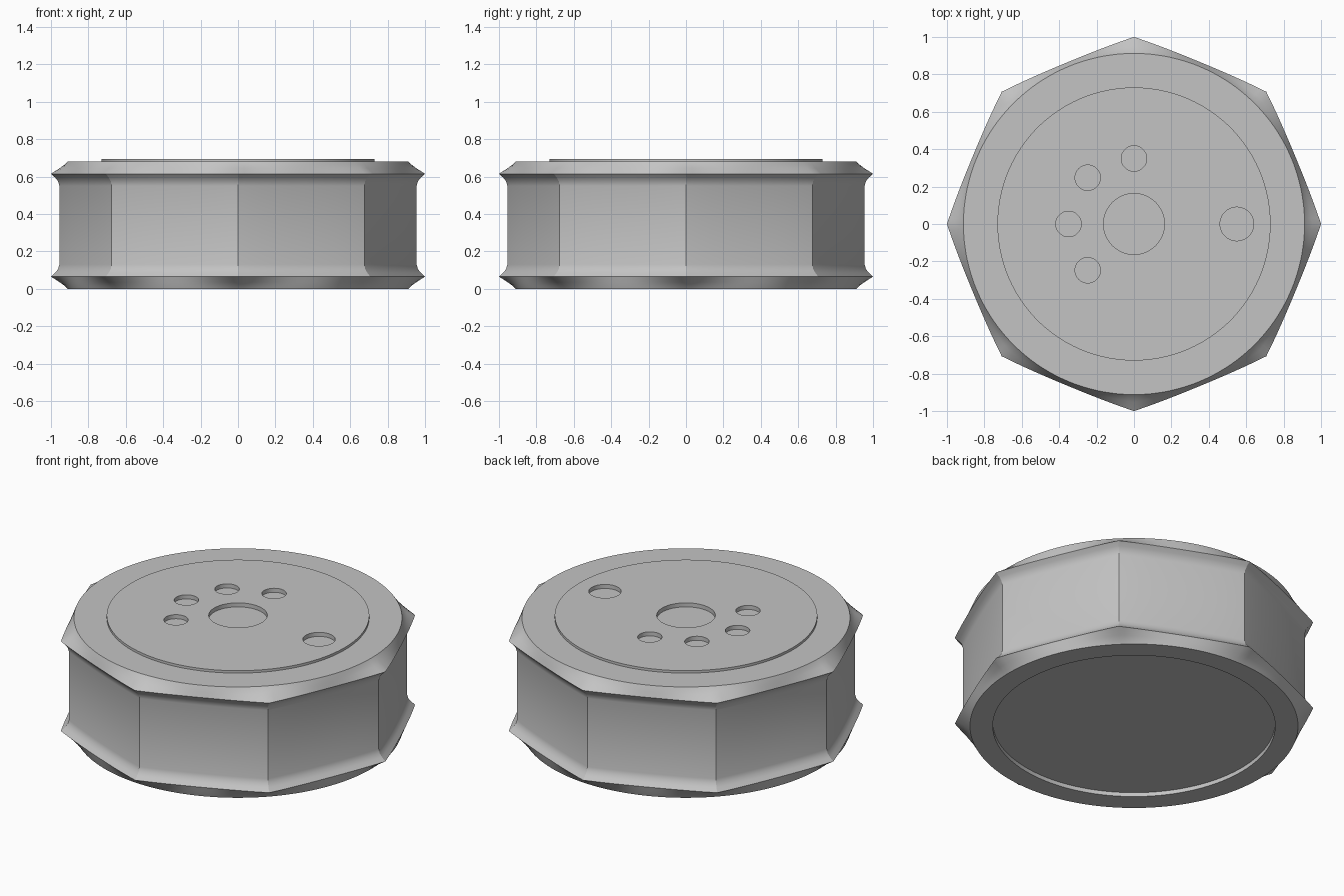
import bpy, bmesh, math
from mathutils import Matrix

default = bpy.data.objects.get("Cube")
if default:
    bpy.data.objects.remove(default, do_unlink=True)

SIDES = 8
STEPS = 24               # segments per scalloped side
COUNT = SIDES * STEPS
TOP = 0.68

grey = bpy.data.materials.new("plain grey")
grey.use_nodes = True
colour = (0.55, 0.55, 0.55, 1)
grey.diffuse_color = colour
grey.node_tree.nodes["Principled BSDF"].inputs["Base Color"].default_value = colour


def ring(bm, z, tip, mid):
    """Eight-pointed ring: radius tip at the points, mid between them."""
    verts = []
    for i in range(COUNT):
        angle = math.tau * i / COUNT
        t = abs((i + STEPS / 2) % STEPS - STEPS / 2) / (STEPS / 2)
        r = mid + (tip - mid) * (1 - t) ** 2
        verts.append(bm.verts.new((r * math.cos(angle), r * math.sin(angle), z)))
    return verts


# Flared rim profile, mirrored for the top: height, point radius, mid-side radius
rim = [(0.0, 0.912, 0.912), (0.015, 0.926, 0.918), (0.035, 0.953, 0.925),
       (0.065, 1.0, 0.935), (0.085, 0.978, 0.916), (0.105, 0.962, 0.902),
       (0.13, 0.955, 0.895)]
recess = [(0.025, 0.785, 0.785), (0.0, 0.785, 0.785)]
raised = [(TOP, 0.73, 0.73), (0.695, 0.73, 0.73)]
profile = recess + rim + [(TOP - z, a, b) for z, a, b in reversed(rim)] + raised

# Scalloped body with recessed base and raised top disc
bm = bmesh.new()
rings = [ring(bm, *row) for row in profile]
for low, high in zip(rings, rings[1:]):
    for i in range(COUNT):
        j = (i + 1) % COUNT
        bm.faces.new((low[i], low[j], high[j], high[i]))
bm.faces.new(list(reversed(rings[0])))
bm.faces.new(rings[-1])
bmesh.ops.recalc_face_normals(bm, faces=bm.faces[:])
mesh = bpy.data.meshes.new("scalloped_body")
bm.to_mesh(mesh)
bm.free()
mesh.materials.append(grey)
body = bpy.data.objects.new("scalloped_body", mesh)
bpy.context.collection.objects.link(body)

# Shallow round pockets: centre, large side pocket, four small ones on an arc
pockets = [(0, 0, 0.163), (0.55, 0, 0.09)]
for degrees in (90, 135, 180, 225):
    a = math.radians(degrees)
    pockets.append((0.35 * math.cos(a), 0.35 * math.sin(a), 0.068))
bm = bmesh.new()
for x, y, r in pockets:
    bmesh.ops.create_cone(bm, cap_ends=True, segments=48, radius1=r, radius2=r,
                          depth=0.1, matrix=Matrix.Translation((x, y, 0.72)))
cut_mesh = bpy.data.meshes.new("pocket_cutter")
bm.to_mesh(cut_mesh)
bm.free()
cut_mesh.materials.append(grey)
cutter = bpy.data.objects.new("pocket_cutter", cut_mesh)
bpy.context.collection.objects.link(cutter)
cutter.hide_render = True

# Cut the pockets, then shade smooth with sharp creases
bpy.ops.object.select_all(action='DESELECT')
body.select_set(True)
bpy.context.view_layer.objects.active = body
mod = body.modifiers.new("pockets", 'BOOLEAN')
mod.operation = 'DIFFERENCE'
mod.solver = 'EXACT'
mod.object = cutter
bpy.ops.object.modifier_apply(modifier=mod.name)
bpy.data.objects.remove(cutter, do_unlink=True)
bpy.ops.object.shade_smooth_by_angle(angle=math.radians(25))
